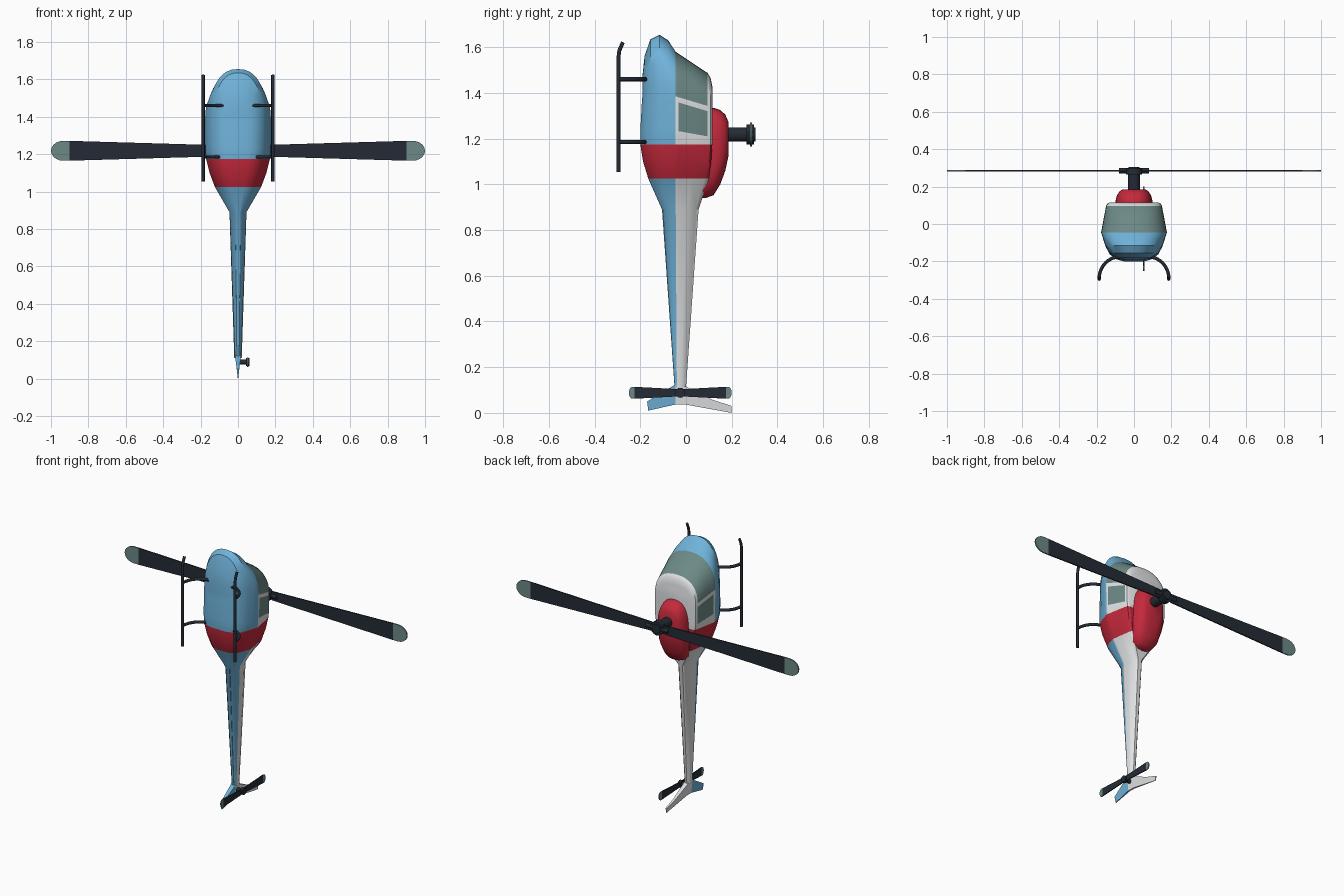
import bpy, bmesh, math
from mathutils import Matrix, Vector

if "Cube" in bpy.data.objects:
    bpy.data.objects.remove(bpy.data.objects["Cube"])


def material(name, r, g, b):
    m = bpy.data.materials.new(name)
    m.diffuse_color = (r, g, b, 1)
    m.use_nodes = True
    m.node_tree.nodes["Principled BSDF"].inputs["Base Color"].default_value = m.diffuse_color
    return m


BLUE = material("sky_blue", 0.16, 0.45, 0.70)
WHITE = material("white", 0.76, 0.77, 0.78)
RED = material("red", 0.56, 0.022, 0.045)
GLASS = material("grey_green", 0.15, 0.25, 0.24)
DARK = material("dark_slate", 0.018, 0.024, 0.035)


def build(name, verts, faces, mats, idx=None, angle=30):
    me = bpy.data.meshes.new(name)
    me.from_pydata(verts, [], faces)
    for m in mats:
        me.materials.append(m)
    if idx:
        for p, k in zip(me.polygons, idx):
            p.material_index = k
    bm = bmesh.new()
    bm.from_mesh(me)
    bmesh.ops.remove_doubles(bm, verts=bm.verts, dist=1e-4)
    bmesh.ops.recalc_face_normals(bm, faces=bm.faces)
    bm.to_mesh(me)
    bm.free()
    ob = bpy.data.objects.new(name, me)
    bpy.context.collection.objects.link(ob)
    bpy.ops.object.select_all(action='DESELECT')
    ob.select_set(True)
    bpy.context.view_layer.objects.active = ob
    bpy.ops.object.shade_smooth_by_angle(angle=math.radians(angle))
    return ob


# Fuselage: levels (y, width factor, nose z) by stations (z, half width, belly y, roof y)
WAIST = -0.045
levels = [(-.20, .30, 1.47), (-.19, .52, 1.56), (-.163, .74, 1.635), (-.12, .87, 1.655),
          (-.08, .94, 1.63), (WAIST, 1, 1.58), (-.032, .986, 1.571), (.03, .92, 1.53),
          (.095, .85, 1.487), (.108, .82, 1.465), (.115, .75, 1.43)]
stations = [(1.362, .176, -.193, .115), (1.235, .175, -.2, .115), (1.175, .171, -.2, .115),
            (1.10, .152, -.188, .11), (1.025, .124, -.165, .1), (.89, .046, -.105, .055),
            (.11, .02, -.05, 0)]
shift = [1, .6] + [0] * 5
NOSE = 9


def level_y(y, low, high):
    if y <= WAIST:
        w = max(WAIST, low + .01)
        return low + (w - low) * (y + .2) / (WAIST + .2)
    return WAIST + (high - WAIST) * (y - WAIST) / (.115 - WAIST)


def column(level, sign):
    y, fx, tip = level
    drop = .3 * max(0, y - WAIST)
    base = 1.385 - drop
    out = []
    for k in range(NOSE + 1):                       # rounded nose
        a = math.pi / 2 * (1 - k / NOSE)
        x = .176 * fx * max(0, math.cos(a)) ** .85 if k else 0
        out.append((sign * x, level_y(y, -.191, .115), base + (tip - base) * math.sin(a) ** .85))
    for (z, w, low, high), s in zip(stations, shift):
        yy = level_y(y, low, high)
        f = fx
        if z < 1:                                   # round section on the boom
            t = (yy - low) / (high - low) * 2 - 1
            f = max(.3, math.sqrt(max(0, 1 - t * t)))
        out.append((sign * w * f, yy, z - drop * s))
    return out


def hull_colour(i, j):
    if NOSE + 3 <= j < NOSE + 5:
        return 2
    if i < 5:
        return 0
    if j < NOSE and i < 8:
        return 3
    if j == NOSE + 1 and 6 <= i < 8:
        return 3
    return 1


verts, faces, idx = [], [], []
L, S = len(levels), NOSE + 1 + len(stations)
for sign in (1, -1):
    for lv in levels:
        verts += column(lv, sign)
for side in (0, L * S):
    for i in range(L - 1):
        for j in range(S - 1):
            a = side + i * S + j
            faces.append((a, a + 1, a + S + 1, a + S))
            idx.append(hull_colour(i, j))
for i in (0, L - 1):                                # belly and roof strips
    for j in range(S - 1):
        a = i * S + j
        faces.append((a, a + 1, a + 1 + L * S, a + L * S))
        idx.append(hull_colour(i, j))
faces.append([i * S + S - 1 for i in range(L)] + [L * S + i * S + S - 1 for i in reversed(range(L))])
idx.append(1)
# degenerate strips at the nose collapse safely: drop doubled tip points beforehand
clean = [(tuple(dict.fromkeys(a if a < L * S or verts[a][0] else a - L * S for a in f)), k)
         for f, k in zip(faces, idx)]
clean = [(f, k) for f, k in clean if len(f) > 2]
build("fuselage", verts, [f for f, k in clean], [BLUE, WHITE, RED, GLASS], [k for f, k in clean])

# Engine cowling: rounded outlines stacked along y (y, half width, top z, bottom z)
rings = [(.05, .10, 1.335, .94), (.085, .10, 1.335, .94), (.12, .10, 1.335, .952),
         (.15, .092, 1.325, 1.00), (.172, .08, 1.305, 1.06), (.185, .062, 1.275, 1.12)]
N = 28
verts = []
for y, w, top, bot in rings:
    for k in range(N):
        a = 2 * math.pi * k / N
        c, s = math.cos(a), math.sin(a)
        verts.append((w * math.copysign(abs(c) ** .75, c), y,
                      (top + bot) / 2 + (top - bot) / 2 * math.copysign(abs(s) ** .75, s)))
faces = [(r * N + k, r * N + (k + 1) % N, (r + 1) * N + (k + 1) % N, (r + 1) * N + k)
         for r in range(len(rings) - 1) for k in range(N)]
faces += [tuple(range(N)), tuple(range((len(rings) - 1) * N, len(rings) * N))]
build("engine_cowling", verts, faces, [RED], angle=40)

# Tail fin: wedge thinning to the trailing edge, blue below the waist line
lower = [(WAIST, .125), (-.17, .05), (-.165, .01), (WAIST, .037)]
upper = [(WAIST, .125), (WAIST, .037), (0, .036), (.2, 0), (.2, .03), (.115, .058), (0, .115)]
for name, pts, m in (("lower_fin", lower, BLUE), ("upper_fin", upper, WHITE)):
    n = len(pts)
    verts = [(s * (.001 + .12 * z), y, z) for s in (1, -1) for y, z in pts]
    faces = [tuple(range(n)), tuple(range(n, 2 * n))]
    faces += [(k, (k + 1) % n, n + (k + 1) % n, n + k) for k in range(n)]
    build(name, verts, faces, [m])


# Rotor blades: flat tapered plate with a rounded pale tip
def blade(name, root, cut, length, w0, w1, thick, place):
    arc = [(cut + (length - cut) * (.35 + .65 * math.cos(a)), w1 * math.sin(a))
           for a in [math.pi * (k / 10 - .5) for k in range(11)]]
    for part, pts, m in (("", [(root, -w0), (cut, -w1), (cut, w1), (root, w0)], DARK),
                         ("_tip", [(cut, -w1)] + arc + [(cut, w1)], GLASS)):
        n = len(pts)
        verts = [place(u, v, t) for t in (-thick, thick) for u, v in pts]
        faces = [tuple(range(n)), tuple(range(n, 2 * n))]
        faces += [(k, (k + 1) % n, n + (k + 1) % n, n + k) for k in range(n)]
        build(name + part, verts, faces, [m])


for s, side in ((1, "right"), (-1, "left")):
    blade("main_blade_" + side, .04, .9, 1, .028, .053, .004,
          lambda u, v, t: (s * u, .285 + t, 1.218 + v))
for s, side in ((1, "upper"), (-1, "lower")):
    blade("tail_blade_" + side, .01, .2, .225, .016, .026, .003,
          lambda u, v, t: (.052 + t, -.025 + s * u, .088 + v))


# Tubes and cylinders swept along a path
def tube(name, pts, radius, sides=12):
    pts = [Vector(p) for p in pts]
    verts, n = [], len(pts)
    for k, p in enumerate(pts):
        d = (pts[min(k + 1, n - 1)] - pts[max(k - 1, 0)]).normalized()
        ref = Vector((0, 0, 1)) if abs(d.z) < .8 else Vector((1, 0, 0))
        u = d.cross(ref).normalized()
        v = d.cross(u)
        for q in range(sides):
            a = 2 * math.pi * q / sides
            verts.append(p + radius * (u * math.cos(a) + v * math.sin(a)))
    faces = [(k * sides + q, k * sides + (q + 1) % sides, (k + 1) * sides + (q + 1) % sides,
              (k + 1) * sides + q) for k in range(n - 1) for q in range(sides)]
    faces += [tuple(range(sides)), tuple(range((n - 1) * sides, n * sides))]
    return build(name, verts, faces, [DARK], angle=40)


tube("rotor_mast", [(0, .17, 1.218), (0, .27, 1.218)], .031, 20)
tube("rotor_hub", [(0, .264, 1.218), (0, .297, 1.218)], .044, 20)
tube("rotor_cap", [(0, .29, 1.218), (0, .305, 1.218)], .03, 20)
tube("blade_grips", [(-.08, .285, 1.218), (.08, .285, 1.218)], .015)
tube("tail_rotor_shaft", [(0, -.025, .088), (.05, -.025, .088)], .013)
tube("tail_rotor_hub", [(.043, -.025, .088), (.062, -.025, .088)], .022, 16)

# Landing skids with curved struts
for s, side in ((1, "right"), (-1, "left")):
    tube("skid_" + side, [(s * .186, -.295, 1.055), (s * .186, -.295, 1.56),
                          (s * .186, -.292, 1.585), (s * .186, -.276, 1.622)], .0085)
    for z, end in ((1.46, "front"), (1.185, "rear")):
        arc = [(s * (.075 + .111 * math.sin(a)), -.29 + .115 * math.cos(a), z)
               for a in [math.pi / 2 * k / 8 for k in range(9)]]
        tube("strut_" + end + "_" + side, arc, .009)
